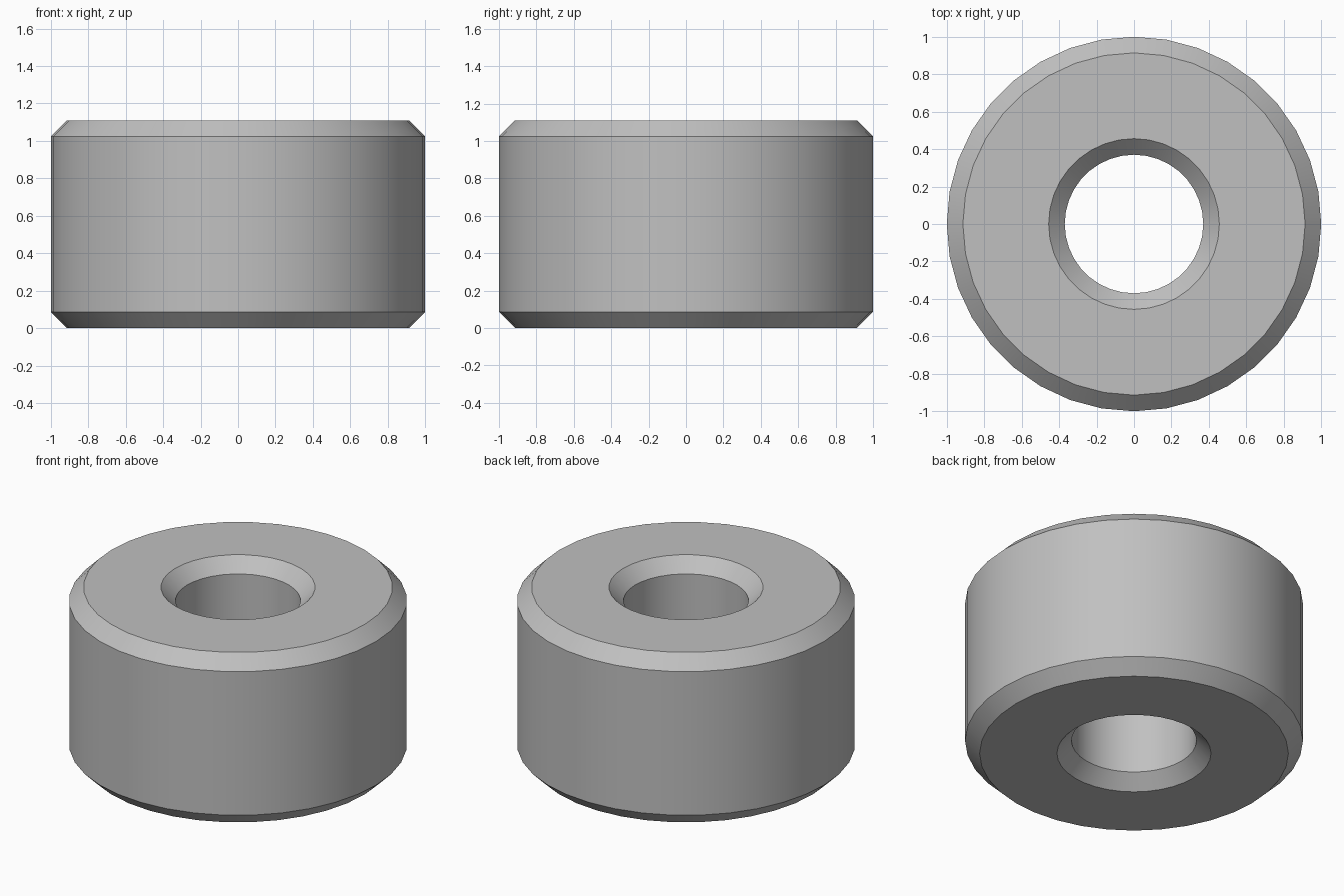
import bpy, bmesh
from math import pi, cos, sin

cube = bpy.data.objects.get("Cube")
if cube:
    bpy.data.objects.remove(cube, do_unlink=True)

SIDES = 36
HEIGHT = 1.11
CHAMFER = 0.086
OUTER = 1.0
BORE = 0.37

# Plain grey material
grey = bpy.data.materials.new("plain grey")
grey.use_nodes = True
colour = (0.53, 0.53, 0.53, 1)
grey.diffuse_color = colour
grey.node_tree.nodes["Principled BSDF"].inputs["Base Color"].default_value = colour

# Closed cross-section (radius, height): outer wall, then bore, chamfered at both ends
profile = [
    (OUTER - CHAMFER, 0), (OUTER, CHAMFER),
    (OUTER, HEIGHT - CHAMFER), (OUTER - CHAMFER, HEIGHT),
    (BORE + CHAMFER, HEIGHT), (BORE, HEIGHT - CHAMFER),
    (BORE, CHAMFER), (BORE + CHAMFER, 0),
]

# Sweep the cross-section around the z axis
bm = bmesh.new()
rings = []
for i in range(SIDES):
    a = 2 * pi * i / SIDES
    rings.append([bm.verts.new((r * cos(a), r * sin(a), z)) for r, z in profile])
for i, ring in enumerate(rings):
    following = rings[(i + 1) % SIDES]
    for j in range(len(profile)):
        k = (j + 1) % len(profile)
        bm.faces.new((ring[j], following[j], following[k], ring[k]))
bmesh.ops.recalc_face_normals(bm, faces=bm.faces)

mesh = bpy.data.meshes.new("spacer_ring")
bm.to_mesh(mesh)
bm.free()
mesh.materials.append(grey)
spacer = bpy.data.objects.new("spacer_ring", mesh)
bpy.context.collection.objects.link(spacer)

# Smooth round walls with crisp chamfer edges
bpy.ops.object.select_all(action="DESELECT")
spacer.select_set(True)
bpy.context.view_layer.objects.active = spacer
bpy.ops.object.shade_smooth_by_angle(angle=pi / 6)
